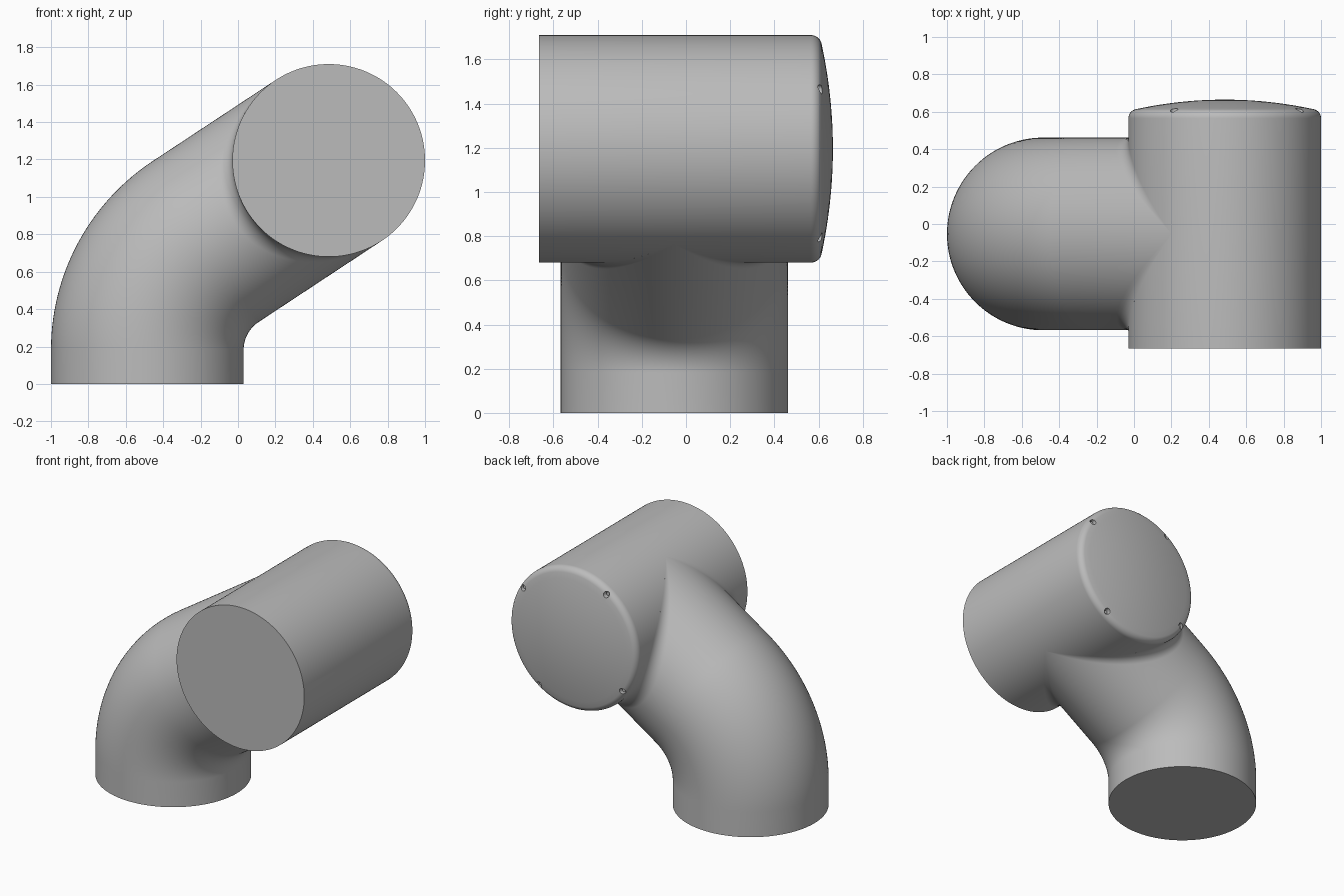
import bpy, bmesh, math
from mathutils import Vector, Matrix

old = bpy.data.objects.get("Cube")
if old:
    bpy.data.objects.remove(old, do_unlink=True)

grey = bpy.data.materials.new("light_grey")
grey.use_nodes = True
colour = (0.5, 0.5, 0.5, 1)
grey.diffuse_color = colour
grey.node_tree.nodes["Principled BSDF"].inputs["Base Color"].default_value = colour

RADIUS = 0.515                        # both tubes share one radius
HUB = Vector((0.485, 0, 1.195))       # centre of the horizontal housing
BEND = math.radians(56.6)
ELBOW_R = 0.695
ARM_Y = -0.053
FILLET = 0.09
SEGS = 128


def finish(name, bm):
    bmesh.ops.remove_doubles(bm, verts=bm.verts, dist=1e-5)
    bmesh.ops.recalc_face_normals(bm, faces=bm.faces)
    mesh = bpy.data.meshes.new(name)
    bm.to_mesh(mesh)
    bm.free()
    obj = bpy.data.objects.new(name, mesh)
    bpy.context.collection.objects.link(obj)
    mesh.materials.append(grey)
    return obj


def smooth(obj):
    bpy.ops.object.select_all(action='DESELECT')
    obj.select_set(True)
    bpy.context.view_layer.objects.active = obj
    bpy.ops.object.shade_smooth_by_angle(angle=math.radians(30))


# Elbow arm: straight base, bend, straight run, and a rolling-ball fillet onto the housing
def arm_strip(phi):
    c, s = math.cos(phi), math.sin(phi)
    # height of the bend start, so that the arm's axis meets the housing's axis
    corner_z = HUB.z - 2 * HUB.x / math.tan(BEND)
    bend_z = corner_z - ELBOW_R * math.tan(BEND / 2)
    centre = Vector((ELBOW_R - HUB.x, ARM_Y, bend_z))
    pts = [Vector((-HUB.x - RADIUS * c, ARM_Y + RADIUS * s, 0))]
    steps = 28
    for i in range(steps + 1):
        a = BEND * i / steps
        normal = Vector((-math.cos(a), 0, math.sin(a)))
        pts.append(centre + normal * (ELBOW_R + RADIUS * c) + Vector((0, RADIUS * s, 0)))
    along = Vector((math.sin(BEND), 0, math.cos(BEND)))
    side = Vector((0, 1, 0))
    origin = Vector((HUB.x, ARM_Y, HUB.z))
    ball = origin + (RADIUS + FILLET) * (normal * c + side * s - along * abs(s))
    on_arm = -(normal * c + side * s)
    on_hub = -(normal * c - along * abs(s))
    steps = 10
    for i in range(steps + 1):
        pts.append(ball + FILLET * on_arm.lerp(on_hub, i / steps).normalized())
    pts.append(pts[-1] + on_hub * 0.03)
    return pts


bm = bmesh.new()
strips = [[bm.verts.new(p) for p in arm_strip(math.tau * k / SEGS)] for k in range(SEGS)]
for k in range(SEGS):
    a, b = strips[k - 1], strips[k]
    for i in range(len(a) - 1):
        bm.faces.new((a[i], b[i], b[i + 1], a[i + 1]))
bm.faces.new([s[0] for s in strips])
smooth(finish("elbow_arm", bm))

# Housing profile as (radius, y): flat front, rounded back rim, shallow dome
rim_r, rim_y, round_r = 0.465, 0.565, 0.05
profile = [(RADIUS, -0.665)]
for i in range(9):
    a = math.radians(75) * i / 8
    profile.append((rim_r + round_r * math.cos(a), rim_y + round_r * math.sin(a)))
edge_r, edge_y = profile[-1]
for i in range(1, 13):
    t = 1 - i / 12
    profile.append((edge_r * t, 0.665 - (0.665 - edge_y) * t * t))

bm = bmesh.new()
verts = [bm.verts.new(HUB + Vector((r, y, 0))) for r, y in profile]
edges = [bm.edges.new(pair) for pair in zip(verts, verts[1:])]
bmesh.ops.spin(bm, geom=verts + edges, cent=HUB, axis=(0, 1, 0), angle=math.tau, steps=SEGS)
bmesh.ops.remove_doubles(bm, verts=bm.verts, dist=1e-5)
bmesh.ops.holes_fill(bm, edges=[e for e in bm.edges if e.is_boundary], sides=0)
housing = finish("housing", bm)


# Four screw recesses around the back rim
def rim_pegs(name, radius, y_from, y_to):
    bm = bmesh.new()
    for k in range(4):
        a = math.radians(34 + 90 * k)
        spot = HUB + Vector((0.482 * math.cos(a), (y_from + y_to) / 2, 0.482 * math.sin(a)))
        bmesh.ops.create_cone(bm, cap_ends=True, segments=20, radius1=radius, radius2=radius,
                              depth=y_to - y_from,
                              matrix=Matrix.Translation(spot) @ Matrix.Rotation(math.pi / 2, 4, 'X'))
    return finish(name, bm)


cutter = rim_pegs("recess_cutter", 0.021, 0.575, 0.7)
cutter.hide_render = True
cut = housing.modifiers.new("recesses", 'BOOLEAN')
cut.operation = 'DIFFERENCE'
cut.solver = 'EXACT'
cut.object = cutter
bpy.context.view_layer.objects.active = housing
bpy.ops.object.modifier_apply(modifier=cut.name)
bpy.data.objects.remove(cutter, do_unlink=True)
smooth(housing)
smooth(rim_pegs("screw_heads", 0.013, 0.57, 0.592))
